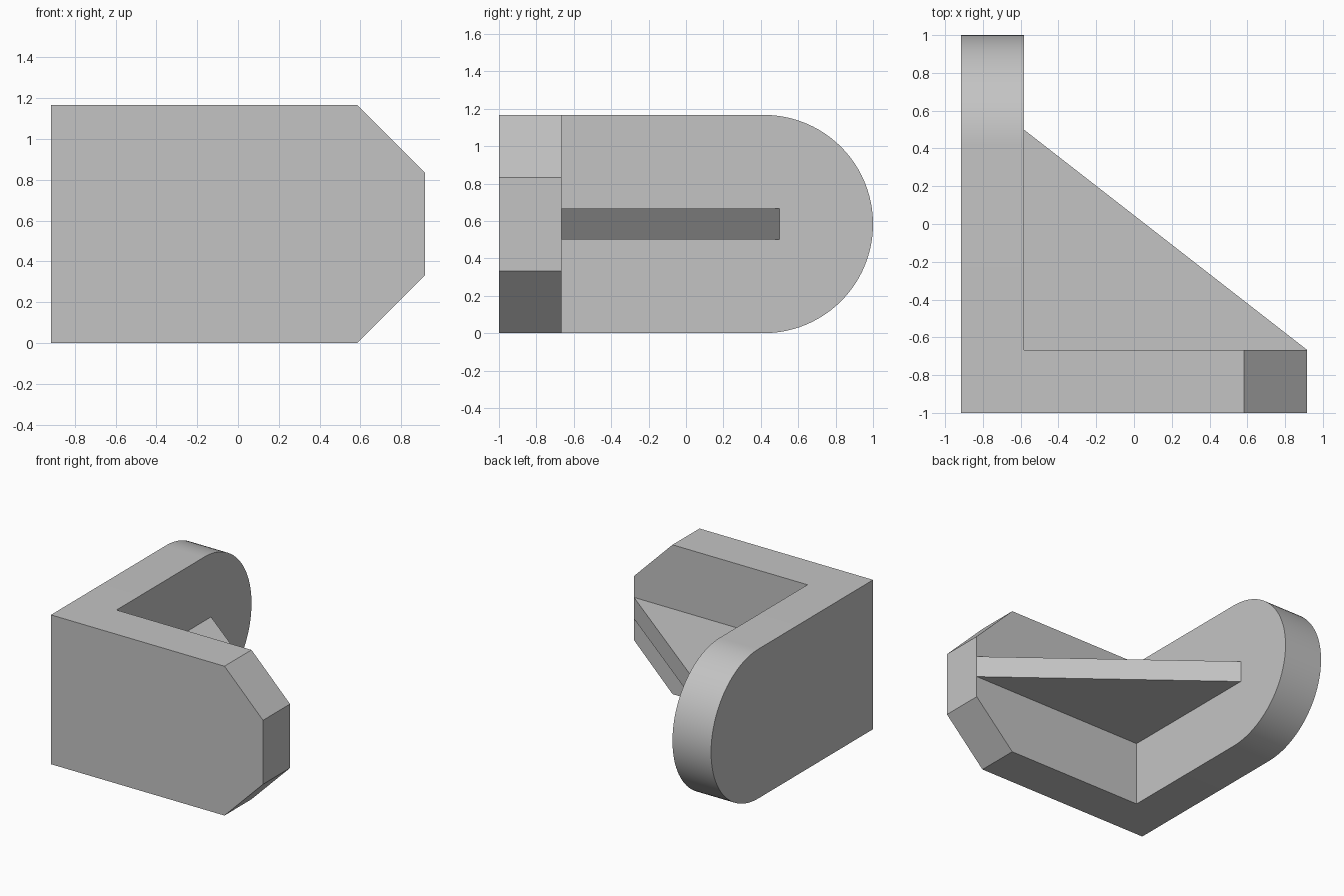
import bpy, bmesh, math
from mathutils import Vector

cube = bpy.data.objects.get("Cube")
if cube:
    bpy.data.objects.remove(cube, do_unlink=True)

grey = bpy.data.materials.new("plain grey")
grey.use_nodes = True
colour = (0.55, 0.55, 0.55, 1)
grey.diffuse_color = colour
grey.node_tree.nodes["Principled BSDF"].inputs["Base Color"].default_value = colour

# Main dimensions
T = 1 / 3              # plate thickness
H = 3.5 * T            # height
X = 2.75 * T           # half width
R = H / 2              # radius of the rounded end
INNER_X, INNER_Y = T - X, T - 1


def extrude(name, profile, offset):
    """Extrude a closed profile of 3D points along an offset."""
    bm = bmesh.new()
    face = bm.faces.new([bm.verts.new(p) for p in profile])
    moved = bmesh.ops.extrude_face_region(bm, geom=[face], use_keep_orig=True)["geom"]
    bmesh.ops.translate(bm, vec=Vector(offset),
                        verts=[g for g in moved if isinstance(g, bmesh.types.BMVert)])
    bmesh.ops.recalc_face_normals(bm, faces=bm.faces)
    mesh = bpy.data.meshes.new(name)
    bm.to_mesh(mesh)
    bm.free()
    mesh.materials.append(grey)
    obj = bpy.data.objects.new(name, mesh)
    bpy.context.collection.objects.link(obj)
    return obj


# Front plate with two chamfered corners
front = [(-X, 0), (X - T, 0), (X, T), (X, H - T), (X - T, H), (-X, H)]
extrude("front_plate", [(x, -1, z) for x, z in front], (0, T, 0))

# Side plate with a rounded back end
angles = [math.pi * (i / 48 - 0.5) for i in range(49)]
side = [(INNER_Y, 0)]
side += [(1 - R + R * math.cos(a), R + R * math.sin(a)) for a in angles]
side += [(INNER_Y, H)]
plate = extrude("side_plate", [(-X, y, z) for y, z in side], (T, 0, 0))
bpy.context.view_layer.objects.active = plate
plate.select_set(True)
bpy.ops.object.shade_smooth_by_angle(angle=math.radians(30))

# Triangular stiffening rib in the inner corner
rib = [(INNER_X, INNER_Y), (X, INNER_Y), (INNER_X, 0.5)]
extrude("corner_rib", [(x, y, 0.5) for x, y in rib], (0, 0, T / 2))
